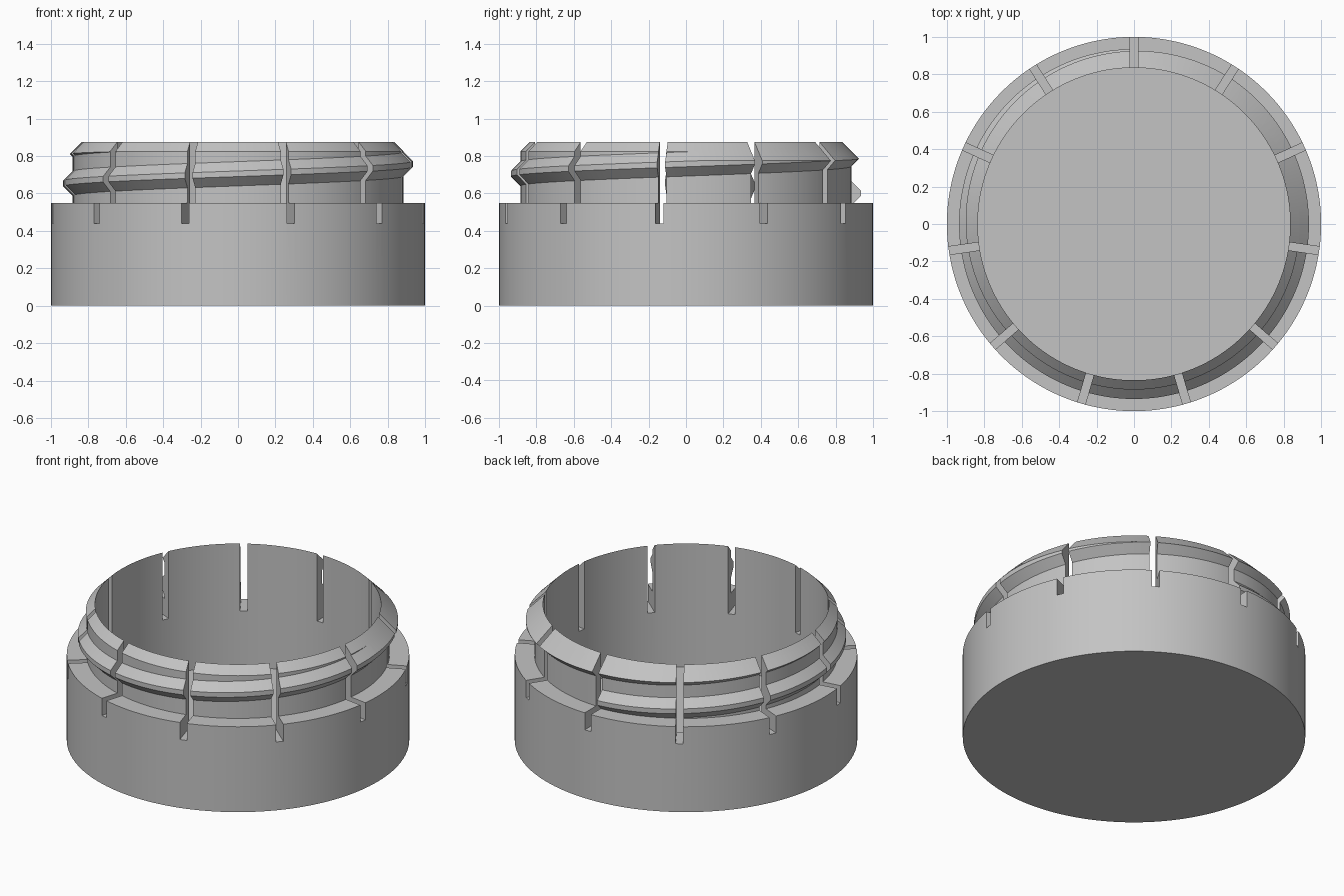
import bpy, bmesh
from math import radians, cos, sin, pi
from mathutils import Matrix, Vector

if "Cube" in bpy.data.objects:
    bpy.data.objects.remove(bpy.data.objects["Cube"], do_unlink=True)

SEGMENTS = 144
SLOTS = 11
PITCH = 0.21
WALL = 0.885          # outer radius of the neck

grey = bpy.data.materials.new("plain grey")
grey.use_nodes = True
grey.diffuse_color = (0.55, 0.55, 0.55, 1)
grey.node_tree.nodes["Principled BSDF"].inputs["Base Color"].default_value = (0.55, 0.55, 0.55, 1)


def finish(name, bm):
    bmesh.ops.remove_doubles(bm, verts=bm.verts, dist=1e-5)
    bmesh.ops.recalc_face_normals(bm, faces=bm.faces)
    mesh = bpy.data.meshes.new(name)
    bm.to_mesh(mesh)
    bm.free()
    mesh.materials.append(grey)
    obj = bpy.data.objects.new(name, mesh)
    bpy.context.collection.objects.link(obj)
    return obj


def lathe(name, profile):
    """Spin an (r, z) profile that starts and ends on the axis."""
    bm = bmesh.new()
    verts = [bm.verts.new((r, 0, z)) for r, z in profile]
    edges = [bm.edges.new(pair) for pair in zip(verts, verts[1:])]
    bmesh.ops.spin(bm, geom=verts + edges, cent=(0, 0, 0), axis=(0, 0, 1),
                   angle=2 * pi, steps=SEGMENTS, use_merge=True)
    return finish(name, bm)


def helix_thread(name, start, end):
    """Sweep a trapezoid ridge up a helix, angles in degrees."""
    bm = bmesh.new()
    rings = []
    steps = round((end - start) / 360 * SEGMENTS)
    for i in range(steps + 1):
        deg = start + i * 360 / SEGMENTS
        a = radians(deg)
        mid = 0.60 + PITCH * (deg - 90) / 360
        section = [(0.86, -0.065), (WALL, -0.065), (0.935, -0.015),
                   (0.935, 0.015), (WALL, 0.065), (0.86, 0.065)]
        rings.append([bm.verts.new((r * cos(a), r * sin(a), mid + dz)) for r, dz in section])
    for lower, upper in zip(rings, rings[1:]):
        for k in range(len(lower)):
            j = (k + 1) % len(lower)
            bm.faces.new((lower[k], lower[j], upper[j], upper[k]))
    bm.faces.new(rings[0])
    bm.faces.new(rings[-1])
    return finish(name, bm)


def boolean(obj, cutter, operation):
    mod = obj.modifiers.new(operation.lower(), 'BOOLEAN')
    mod.object = cutter
    mod.operation = operation
    mod.solver = 'EXACT'


def bake(obj):
    """Replace the mesh by its modified result and shade it."""
    graph = bpy.context.evaluated_depsgraph_get()
    mesh = bpy.data.meshes.new_from_object(obj.evaluated_get(graph))
    obj.modifiers.clear()
    obj.data = mesh
    bpy.ops.object.select_all(action='DESELECT')
    obj.select_set(True)
    bpy.context.view_layer.objects.active = obj
    bpy.ops.object.shade_smooth_by_angle(angle=radians(20))


# Cup with a stepped neck, chamfered rim and flat inner floor
cup = lathe("cup_body", [(0, 0), (1, 0), (1, 0.55), (WALL, 0.55), (WALL, 0.825),
                         (0.835, 0.875), (0.835, 0.08), (0, 0.08)])

# Screw thread, running out through the rim chamfer
thread = helix_thread("screw_thread", 90, 600)

# Cutters: the chamfer cone and the ring of radial slots
envelope = lathe("chamfer_envelope", [(0, 0.4), (1.31, 0.4), (0.835, 0.875), (0, 0.875)])
bm = bmesh.new()
for i in range(SLOTS):
    turn = Matrix.Rotation(pi / 2 + i * 2 * pi / SLOTS, 4, 'Z')
    place = Matrix.Translation(Vector((0.9, 0, 0.74)))
    bmesh.ops.create_cube(bm, size=1, matrix=turn @ place @ Matrix.Diagonal((0.4, 0.043, 0.6, 1)))
slots = finish("slot_cutters", bm)

boolean(thread, envelope, 'INTERSECT')
boolean(thread, slots, 'DIFFERENCE')
boolean(cup, slots, 'DIFFERENCE')
bpy.context.view_layer.update()
for part in (cup, thread):
    bake(part)

# The cutters are no longer needed
for cutter in (envelope, slots):
    cutter.hide_render = True
    bpy.data.objects.remove(cutter, do_unlink=True)
